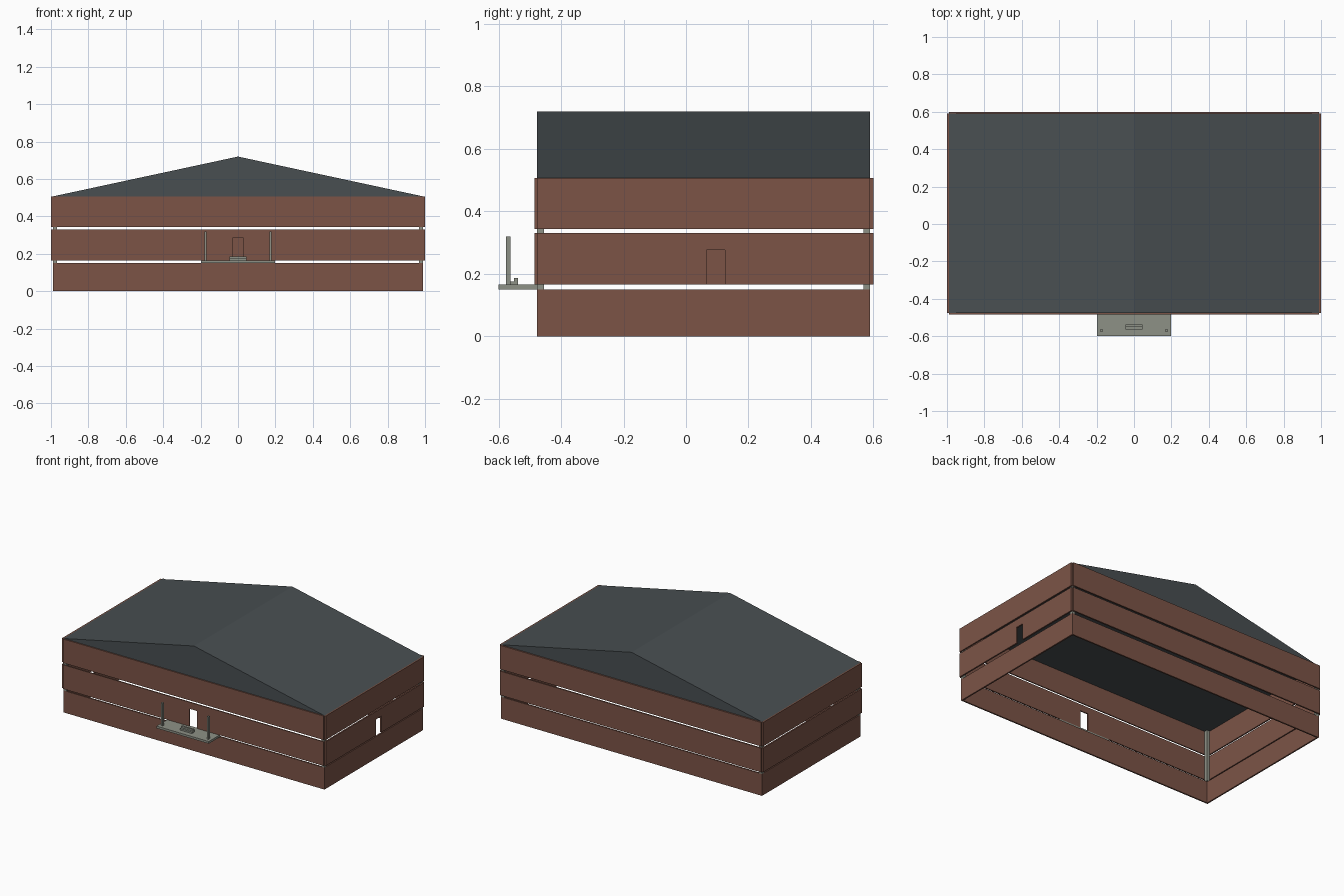
import bpy, bmesh

if "Cube" in bpy.data.objects:
    bpy.data.objects.remove(bpy.data.objects["Cube"])


def material(name, rgb):
    m = bpy.data.materials.new(name)
    m.diffuse_color = (*rgb, 1)
    m.use_nodes = True
    m.node_tree.nodes["Principled BSDF"].inputs["Base Color"].default_value = m.diffuse_color
    return m


BRICK = material("brick", (0.20, 0.088, 0.062))
SLATE = material("slate", (0.065, 0.077, 0.083))
STONE = material("stone", (0.27, 0.285, 0.24))

X, YF, YB, T = 0.99, -0.477, 0.59, 0.01  # frame extents and panel thickness
OX, OF, OB = X + T, YF - 0.008, YB + T   # outer faces of the cladding


def finish(name, bm, mat):
    bmesh.ops.recalc_face_normals(bm, faces=bm.faces)
    me = bpy.data.meshes.new(name)
    bm.to_mesh(me)
    bm.free()
    me.materials.append(mat)
    ob = bpy.data.objects.new(name, me)
    bpy.context.collection.objects.link(ob)
    return ob


def box(name, x, y, z, mat):
    bm = bmesh.new()
    bmesh.ops.create_cube(bm, size=1)
    for v in bm.verts:
        v.co = [(a + b) / 2 + c * (b - a) for (a, b), c in zip((x, y, z), v.co)]
    return finish(name, bm, mat)


def prism(name, outline, place, d0, d1, mat):
    """Extrude a 2D outline from depth d0 to d1; place maps (u, v, depth) to xyz."""
    bm = bmesh.new()
    face = bm.faces.new([bm.verts.new(place(u, v, d0)) for u, v in outline])
    geo = bmesh.ops.extrude_face_region(bm, geom=[face])["geom"]
    shift = place(0, 0, d1 - d0)
    bmesh.ops.translate(bm, vec=shift, verts=[g for g in geo if isinstance(g, bmesh.types.BMVert)])
    return finish(name, bm, mat)


def along_y(u, v, d):
    return (u, d, v)


def along_x(u, v, d):
    return (d, u, v)


def wall_with_door(u0, u1, z0, z1, d0, d1, top):
    return [(u0, z0), (d0, z0), (d0, top), (d1, top), (d1, z0),
            (u1, z0), (u1, z1), (u0, z1)]


# Ground storey: open ring of walls
for name, y in (("front", (YF, YF + T)), ("back", (YB - T, YB))):
    box("base_wall_" + name, (-X, X), y, (0, 0.15), BRICK)
for name, x in (("left", (-X, -X + T)), ("right", (X - T, X))):
    box("base_wall_" + name, x, (YF + T, YB - T), (0, 0.15), BRICK)

# Upper storeys: cladding panels hung outside the posts
for level, (z0, z1) in (("middle", (0.165, 0.33)), ("upper", (0.343, 0.507))):
    box(level + "_wall_back", (-X, X), (YB, OB), (z0, z1), BRICK)
    box(level + "_wall_left", (-OX, -X), (YF, YB), (z0, z1), BRICK)
    if level == "upper":
        box("upper_wall_front", (-X, X), (OF, YF), (z0, z1), BRICK)
        box("upper_wall_right", (X, OX), (YF, YB), (z0, z1), BRICK)
    else:
        # Door openings in the front and right walls
        prism("middle_wall_front", wall_with_door(-X, X, z0, z1, -0.03, 0.03, 0.285),
              along_y, OF, YF, BRICK)
        prism("middle_wall_right", wall_with_door(YF, YB, z0, z1, 0.065, 0.125, 0.276),
              along_x, X, OX, BRICK)

# Corner posts
P = 0.022
for sx, x in (("left", (-X, -X + P)), ("right", (X - P, X))):
    for sy, y in (("front", (YF, YF + P)), ("back", (YB - P, YB))):
        box(f"corner_post_{sy}_{sx}", x, y, (0.15, 0.507), STONE)

# Gable roof, closed underneath
prism("roof", [(-X, 0.507), (X, 0.507), (0, 0.72)], along_y, YF, YB, SLATE)

# Porch with two posts and two steps
box("porch_slab", (-0.198, 0.198), (-0.6, YF), (0.15, 0.165), STONE)
for side, c in (("left", -0.174), ("right", 0.174)):
    box("porch_post_" + side, (c - 0.006, c + 0.006), (-0.577, -0.562), (0.165, 0.32), STONE)
box("porch_step_low", (-0.046, 0.046), (-0.565, -0.551), (0.165, 0.176), STONE)
box("porch_step_high", (-0.046, 0.046), (-0.551, -0.538), (0.165, 0.187), STONE)
